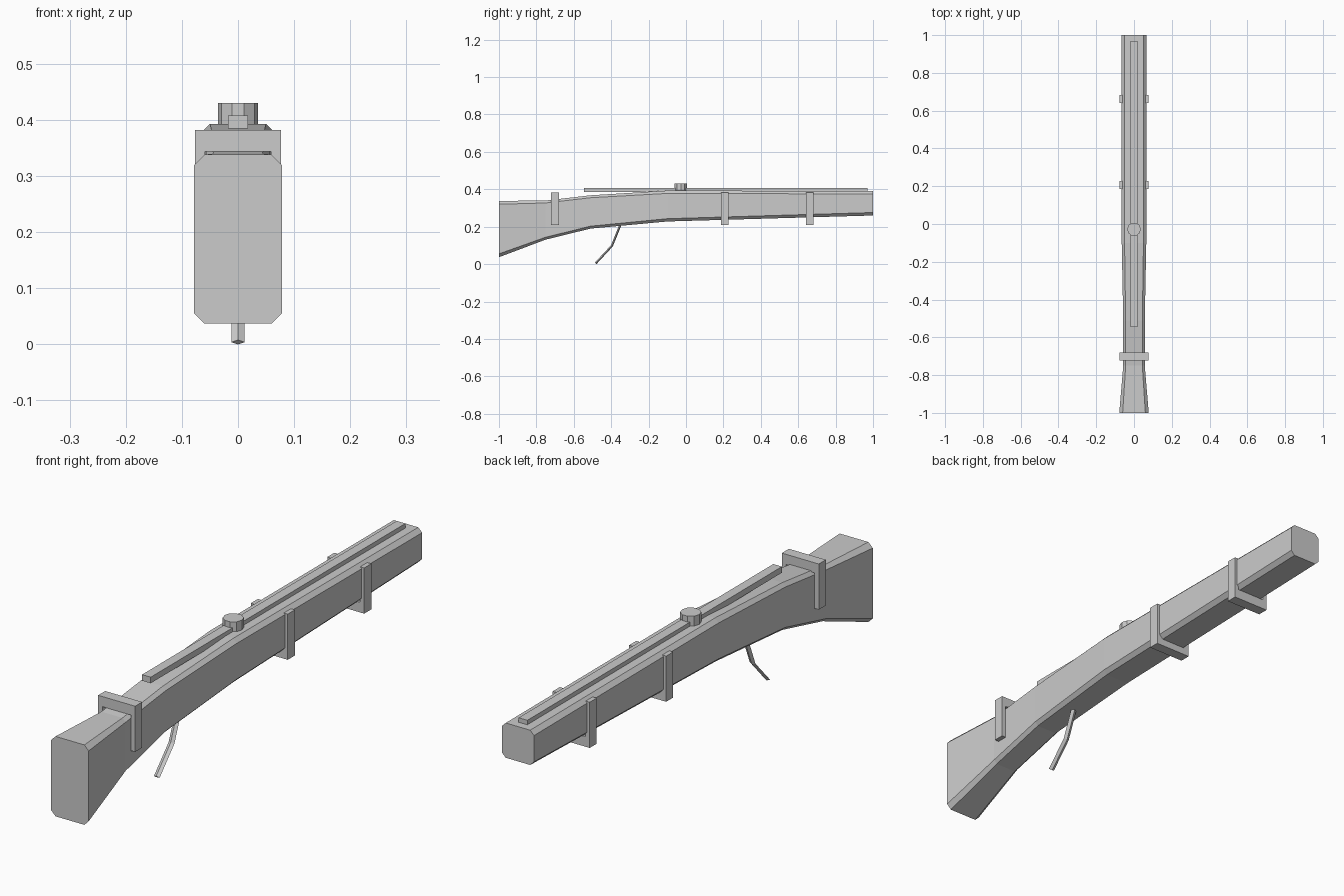
import bpy, math
from mathutils import Vector

if "Cube" in bpy.data.objects:
    bpy.data.objects.remove(bpy.data.objects["Cube"])

grey = bpy.data.materials.new("light_grey")
grey.diffuse_color = (0.6, 0.6, 0.6, 1)
grey.use_nodes = True
grey.node_tree.nodes["Principled BSDF"].inputs["Base Color"].default_value = grey.diffuse_color


def make(name, verts, faces):
    me = bpy.data.meshes.new(name)
    me.from_pydata([tuple(v) for v in verts], [], faces)
    me.materials.append(grey)
    ob = bpy.data.objects.new(name, me)
    bpy.context.collection.objects.link(ob)
    return ob


def loft(name, rings):
    """Join equal-sized rings with quads and cap both ends."""
    n = len(rings[0])
    verts = [v for r in rings for v in r]
    faces = [(k * n + i, k * n + (i + 1) % n, (k + 1) * n + (i + 1) % n, (k + 1) * n + i)
             for k in range(len(rings) - 1) for i in range(n)]
    faces += [tuple(reversed(range(n))), tuple(range(len(verts) - n, len(verts)))]
    return make(name, verts, faces)


def prism(name, outline, y0, y1):
    """Extrude an x-z outline along y."""
    return loft(name, [[(x, y, z) for x, z in outline] for y in (y0, y1)])


# Stock: chamfered rectangle swept along y (y, half width, bottom, top, chamfer)
sections = [(-1.0, 0.078, 0.037, 0.338, 0.018),
            (-0.75, 0.057, 0.131, 0.340, 0.013),
            (-0.51, 0.057, 0.190, 0.368, 0.013),
            (-0.10, 0.065, 0.228, 0.393, 0.015),
            (1.0, 0.067, 0.260, 0.391, 0.016)]
rings = []
for y, w, b, t, c in sections:
    rings.append([(w - c, y, b), (w, y, b + c), (w, y, t - c), (w - c, y, t),
                  (c - w, y, t), (-w, y, t - c), (-w, y, b + c), (c - w, y, b)][::-1])
loft("stock", rings)

# Top rail
R = 0.018
prism("rail", [(-R, 0.385), (-R, 0.408), (R, 0.408), (R, 0.385)], -0.545, 0.97)

# U-shaped straps: the rear one bridges the top, the front two the underside
W, I = 0.077, 0.059
LO, HI = 0.21, 0.382
top_u = [(-W, LO), (-W, HI), (W, HI), (W, LO), (I, LO), (I, HI - 0.038), (-I, HI - 0.038), (-I, LO)]
low_u = [(x, LO + HI - z) for x, z in reversed(top_u)]
prism("rear_strap", top_u, -0.722, -0.68)
for i, y in enumerate((0.207, 0.662)):
    prism("front_strap_%d" % (i + 1), low_u, y - 0.021, y + 0.021)

# Sight knob
knob = [[(0.036 * math.cos(a), -0.028 + 0.036 * math.sin(a), z)
         for a in (math.tau * i / 10 for i in range(10))] for z in (0.388, 0.43)]
loft("knob", knob)

# Trigger lever: flattened diamond section along a bent path
path = [Vector((0, -0.345, 0.225)), Vector((0, -0.396, 0.098)), Vector((0, -0.483, 0.004))]
rings = []
for i, p in enumerate(path):
    d = (path[min(i + 1, 2)] - path[max(i - 1, 0)]).normalized()
    n = Vector((0, -d.z, d.y)) * 0.006
    s = Vector((0.012, 0, 0))
    rings.append([p + s, p + n, p - s, p - n])
loft("trigger", rings)

# Consistent outward normals
import bmesh
for ob in bpy.data.objects:
    bm = bmesh.new()
    bm.from_mesh(ob.data)
    bmesh.ops.recalc_face_normals(bm, faces=bm.faces)
    bm.to_mesh(ob.data)
    bm.free()
